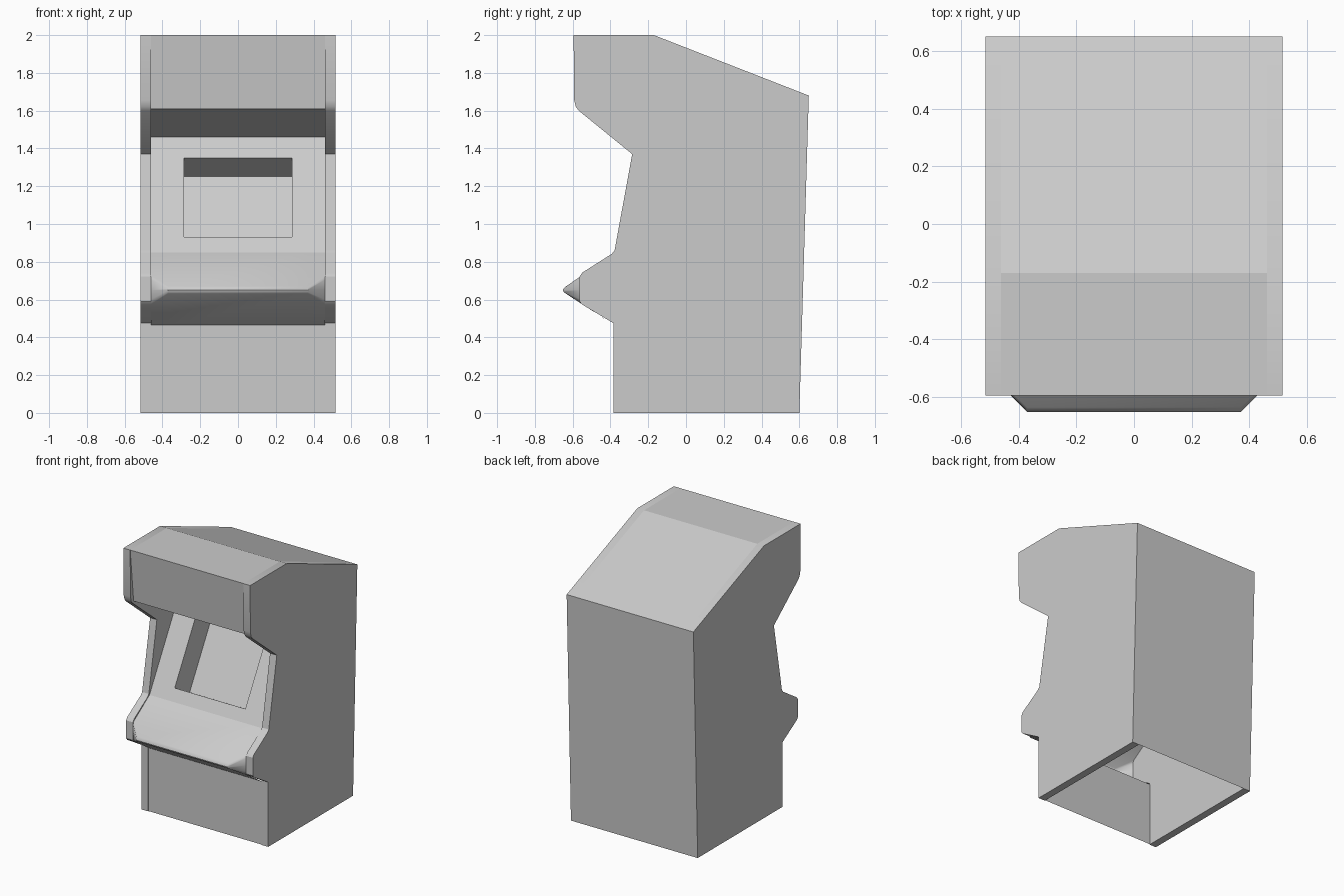
import bpy, bmesh
from mathutils import Vector

if "Cube" in bpy.data.objects:
    bpy.data.objects.remove(bpy.data.objects["Cube"])

IN, OUT = 0.46, 0.515   # inner and outer x of the side panels


def finish(name, bm, smooth=None):
    me = bpy.data.meshes.new(name)
    bm.to_mesh(me)
    bm.free()
    ob = bpy.data.objects.new(name, me)
    bpy.context.collection.objects.link(ob)
    if smooth:
        bpy.ops.object.select_all(action='DESELECT')
        ob.select_set(True)
        bpy.context.view_layer.objects.active = ob
        bpy.ops.object.shade_smooth_by_angle(angle=smooth)
    return ob


def loft(stations):
    """Skin between (x, profile) stations; profiles run front-up, over, back-down."""
    bm = bmesh.new()
    rows = [[bm.verts.new((x, y, z)) for y, z in prof] for x, prof in stations]
    faces = []
    for a, b in zip(rows, rows[1:]):
        for j in range(len(a) - 1):
            faces.append(bm.faces.new((a[j], b[j], b[j + 1], a[j + 1])))
    return bm, faces


def sheet(name, prof):
    bm, _ = loft([(-IN, prof), (IN, prof)])
    return finish(name, bm)


# Side panels: one silhouette extruded, mirrored left and right
side = [(-0.385, 0), (-0.385, 0.475), (-0.55, 0.574), (-0.563, 0.59),
        (-0.563, 0.722), (-0.55, 0.742), (-0.393, 0.842), (-0.378, 0.86),
        (-0.285, 1.37), (-0.568, 1.60), (-0.583, 1.62), (-0.592, 1.655),
        (-0.595, 2.0), (-0.17, 2.0), (0.65, 1.68), (0.60, 0)]
for name, s in (("side_panel_right", 1), ("side_panel_left", -1)):
    bm = bmesh.new()
    face = bm.faces.new([bm.verts.new((s * IN, y, z)) for y, z in side])
    ext = bmesh.ops.extrude_face_region(bm, geom=[face], use_keep_orig=True)
    bmesh.ops.translate(bm, vec=(s * (OUT - IN), 0, 0),
                        verts=[v for v in ext['geom'] if isinstance(v, bmesh.types.BMVert)])
    bmesh.ops.recalc_face_normals(bm, faces=bm.faces[:])
    finish(name, bm, 0.45)

# Flat sheets between the side panels
sheet("lower_front_panel", [(-0.38, 0), (-0.38, 0.465)])
sheet("marquee_underside", [(-0.025, 1.46), (-0.555, 1.61)])
sheet("marquee", [(-0.555, 1.61), (-0.594, 2.0)])
sheet("roof", [(-0.594, 2.0), (-0.17, 2.0), (0.65, 1.68)])
sheet("back_panel", [(0.65, 1.68), (0.60, 0)])

# Control panel with a rounded nose and tapered corners
end = [(-0.38, 0.465), (-0.55, 0.576), (-0.558, 0.60), (-0.56, 0.65),
       (-0.56, 0.705), (-0.552, 0.727), (-0.37, 0.85)]
mid = [(-0.38, 0.465), (-0.637, 0.632), (-0.648, 0.64), (-0.652, 0.65),
       (-0.648, 0.659), (-0.635, 0.67), (-0.37, 0.85)]
bm, _ = loft([(-IN, end), (-0.37, mid), (0.37, mid), (IN, end)])
finish("control_panel", bm, 0.75)

# Sloped screen bezel, its middle face pushed in to form the screen recess
slope = [(-0.37, 0.85), (-0.325, 0.93), (-0.088, 1.35), (-0.025, 1.46)]
bm, faces = loft([(x, slope) for x in (-IN, -0.287, 0.287, IN)])
inward = -faces[4].normal.copy() if faces[4].normal.length else Vector((0, 0.87, -0.49))
pushed = bmesh.ops.extrude_discrete_faces(bm, faces=[faces[4]])['faces'][0]
bmesh.ops.translate(bm, vec=Vector((0, 0.87, -0.49)) * 0.2, verts=pushed.verts[:])
finish("screen_bezel", bm)
